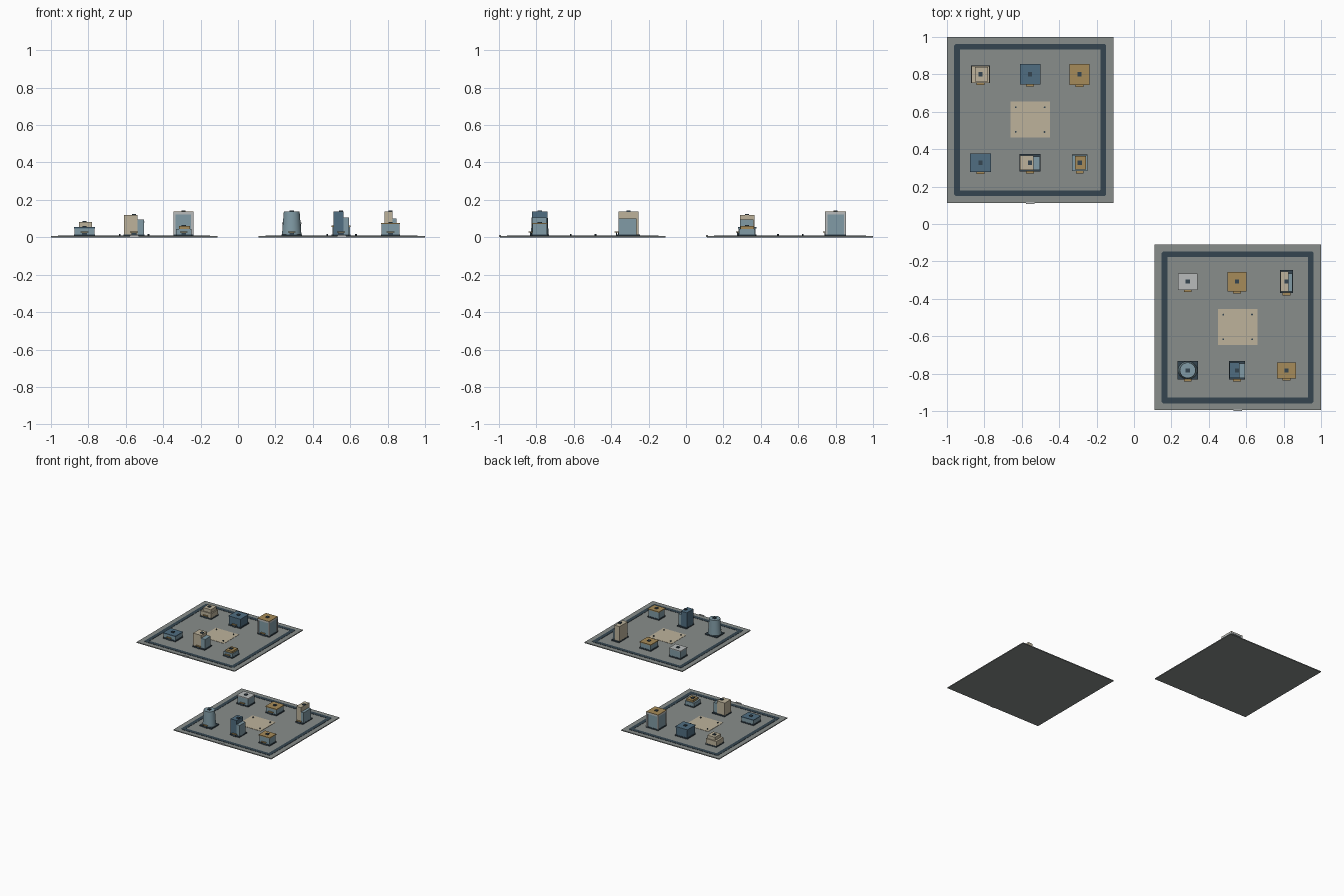
import bpy, math

if "Cube" in bpy.data.objects:
    bpy.data.objects.remove(bpy.data.objects["Cube"])

def mat(name, r, g, b):
    m = bpy.data.materials.new(name)
    m.diffuse_color = (r, g, b, 1)
    m.use_nodes = True
    m.node_tree.nodes["Principled BSDF"].inputs["Base Color"].default_value = m.diffuse_color
    return m

BLUE = mat("blue", .08, .155, .22)
GLASS = mat("glass", .22, .33, .38)
TAN = mat("tan", .38, .26, .10)
BEIGE = mat("beige", .51, .45, .33)
DARK = mat("dark", .035, .06, .08)
LIGHT = mat("light", .48, .50, .50)
GROUND = mat("ground", .25, .27, .26)

def mesh(name, verts, faces, m):
    me = bpy.data.meshes.new(name)
    me.from_pydata(verts, [], faces)
    me.materials.append(m)
    ob = bpy.data.objects.new(name, me)
    bpy.context.collection.objects.link(ob)
    return ob

def prism(name, base, top, z0, z1, m):
    n = len(base)
    v = [(x, y, z0) for x, y in base] + [(x, y, z1) for x, y in top]
    f = [tuple(reversed(range(n))), tuple(range(n, 2 * n))]
    f += [(i, (i + 1) % n, n + (i + 1) % n, n + i) for i in range(n)]
    return mesh(name, v, f, m)

def box(name, x, y, w, d, z0, z1, m):
    p = [(x + a * w / 2, y + b * d / 2) for a, b in ((-1, -1), (1, -1), (1, 1), (-1, 1))]
    return prism(name, p, p, z0, z1, m)

def ellipse(x, y, rx, ry, n=32):
    return [(x + rx * math.cos(2 * math.pi * i / n), y + ry * math.sin(2 * math.pi * i / n)) for i in range(n)]

G, P = .007, .016   # plate top, plinth top

def common(x, y, w, d, h):
    # plinth, door canopy and rooftop unit shared by every building
    box("plinth", x, y, w, d, G, P, DARK)
    box("door", x, y - d / 2 - .001, .026, .006, G, .026, DARK)
    box("door_canopy", x, y - d / 2 - .004, .042, .014, .026, .030, TAN)
    box("rooftop_unit", x, y, .022, .022, h - .002, h + .006, DARK)

def block(x, y, w, d, h, body, roof):
    common(x, y, w, d, h)
    box("block_body", x, y, w - .008, d - .008, P, h - .007, body)
    box("block_roof", x, y, w, d, h - .007, h, roof)

def stepped(x, y, w, d, h1, h2, body, top, dx=.004):
    common(x, y, w, d, h2)
    box("lower_tier", x, y, w - .004, d - .004, P, h1, body)
    box("upper_tier", x + dx, y, w * .7, d * .8, h1, h2, top)

def split(x, y, w, d, h1, h2, tower):
    # tall tower on the left, lower glass wing on the right
    common(x, y, w, d, h1)
    box("tower", x - w * .16, y, w * .64, d * .86, P, h1, tower)
    box("glass_wing", x + w * .29, y - d * .03, w * .38, d * .78, P, h2, GLASS)

def framed(x, y, w, d, h):
    common(x, y, w, d, h)
    box("glass_core", x, y, w - .008, d - .008, P, h - .016, GLASS)
    box("frame_band", x, y, w, d, h - .016, h - .003, LIGHT)
    box("frame_roof", x, y, w, d, h - .003, h, TAN)
    for a in (-1, 1):
        for b in (-1, 1):
            box("frame_post", x + a * (w / 2 - .006), y + b * (d / 2 - .006), .012, .012, P, h - .016, LIGHT)

def round_tower(x, y, w, d, h):
    common(x, y, w, d, h)
    prism("round_tower", ellipse(x, y, w * .48, d * .48), ellipse(x, y, w * .39, d * .42), P, h, GLASS)
    bpy.context.view_layer.objects.active = bpy.data.objects["round_tower"]
    bpy.data.objects["round_tower"].select_set(True)
    bpy.ops.object.shade_smooth_by_angle()

def plate(x, y):
    box("plate", x, y, .89, .886, 0, G, GROUND)
    # ring road with clipped corners
    def loop(h, c):
        return [(x + a, y + b) for a, b in ((c - h, -h), (h - c, -h), (h, c - h), (h, h - c),
                                            (h - c, h), (c - h, h), (-h, h - c), (-h, c - h))]
    v = []
    for z in (G, G + .002):
        for r in (loop(.406, .008), loop(.376, .002)):
            v += [(px, py, z) for px, py in r]
    f = []
    for i in range(8):
        j = (i + 1) % 8
        f += [(16 + i, 16 + j, 24 + j, 24 + i), (i, j, 16 + j, 16 + i),
              (8 + j, 8 + i, 24 + i, 24 + j), (j, i, 8 + i, 8 + j)]
    mesh("ring_road", v, f, DARK)
    # plaza with bollards, and a marker on the front edge
    box("plaza", x, y + .002, .21, .192, G, G + .002, BEIGE)
    for a in (-1, 1):
        for b in (-1, 1):
            e = ellipse(x + a * .077, y + .002 + b * .066, .005, .005, 10)
            prism("bollard", e, e, G, .017, DARK)
    box("front_marker", x, y - .443, .046, .01, .001, .012, LIGHT)

# back-left district
plate(-.555, .556)
stepped(-.82, .80, .10, .095, .055, .082, BEIGE, BEIGE)
block(-.555, .80, .11, .108, .085, BLUE, BLUE)
framed(-.292, .80, .108, .112, .137)
block(-.82, .327, .114, .098, .054, GLASS, BLUE)
split(-.555, .327, .112, .092, .118, .094, BEIGE)
stepped(-.29, .327, .085, .09, .044, .06, GLASS, TAN)

# front-right district
plate(.554, -.552)
block(.287, -.308, .105, .088, .078, GLASS, LIGHT)
block(.551, -.308, .102, .103, .062, GLASS, TAN)
split(.815, -.308, .068, .124, .137, .10, BEIGE)
round_tower(.287, -.782, .108, .098, .138)
split(.551, -.782, .086, .098, .138, .105, BLUE)
block(.815, -.782, .102, .085, .077, GLASS, TAN)
